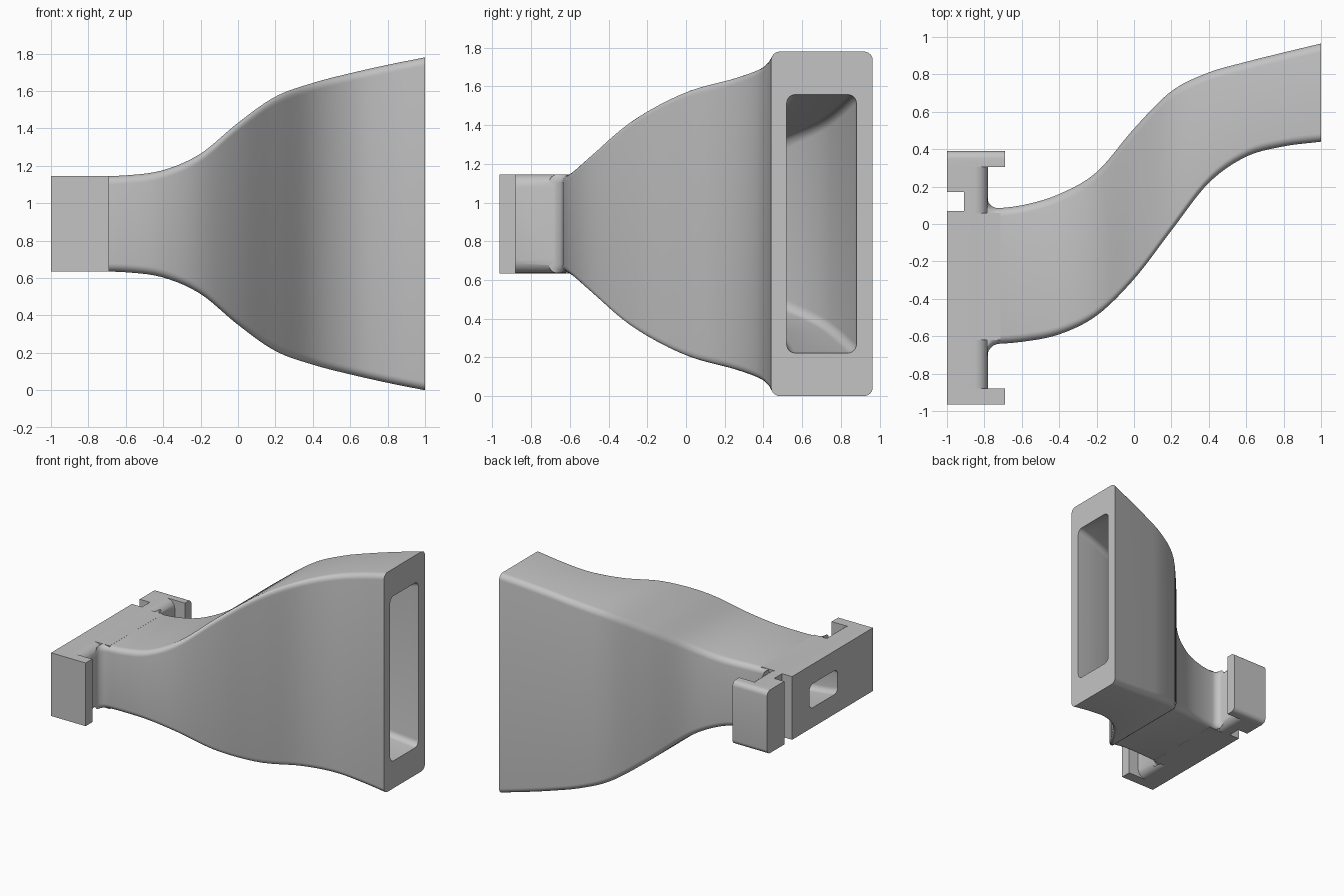
import bpy, bmesh, math
from mathutils import Vector

cube = bpy.data.objects.get("Cube")
if cube:
    bpy.data.objects.remove(cube, do_unlink=True)

MID = 0.89      # height of the centre line
HALF = 0.256    # half height of the mounting end

# Duct stations: x, front y, back y, half height
STATIONS = [
    (-0.80, -0.645, 0.078, 0.255), (-0.60, -0.63, 0.10, 0.259),
    (-0.40, -0.59, 0.16, 0.287), (-0.20, -0.49, 0.277, 0.375),
    (0.0, -0.295, 0.51, 0.54), (0.20, -0.035, 0.71, 0.68),
    (0.40, 0.22, 0.81, 0.753), (0.60, 0.36, 0.867, 0.805),
    (0.80, 0.415, 0.917, 0.85), (1.0, 0.44, 0.965, 0.89)]


def slope(i):
    a = STATIONS[max(i - 1, 0)]
    b = STATIONS[min(i + 1, len(STATIONS) - 1)]
    return [(q - p) / (b[0] - a[0]) for p, q in zip(a, b)]


def station(x):
    """Smoothly interpolated front y, back y and half height."""
    x = min(max(x, STATIONS[0][0]), STATIONS[-1][0])
    i = 0
    while i < len(STATIONS) - 2 and x > STATIONS[i + 1][0]:
        i += 1
    a, b, ma, mb = STATIONS[i], STATIONS[i + 1], slope(i), slope(i + 1)
    w = b[0] - a[0]
    t = (x - a[0]) / w
    s = t * t * (3 - 2 * t)
    return [a[k] * (1 - s) + b[k] * s
            + w * t * (1 - t) * (ma[k] * (1 - t) - mb[k] * t) for k in (1, 2, 3)]


def rounded_rect(u0, u1, v0, v1, radii, steps=6):
    """Corner radii in order: low-low, high-low, high-high, low-high."""
    points = []
    corners = [(u0, v0, 1, 1), (u1, v0, -1, 1), (u1, v1, -1, -1), (u0, v1, 1, -1)]
    for k, ((u, v, su, sv), r) in enumerate(zip(corners, radii)):
        if r == 0:
            points.append((u, v))
            continue
        for j in range(steps + 1):
            a = math.pi * (1 + k / 2 + j / steps / 2)
            points.append((u + su * r + r * math.cos(a), v + sv * r + r * math.sin(a)))
    return points


def loft(name, rings):
    bm = bmesh.new()
    loops = [[bm.verts.new(p) for p in ring] for ring in rings]
    for a, b in zip(loops, loops[1:]):
        for i in range(len(a)):
            j = (i + 1) % len(a)
            bm.faces.new((a[i], a[j], b[j], b[i]))
    bm.faces.new(loops[0])
    bm.faces.new(loops[-1])
    bmesh.ops.recalc_face_normals(bm, faces=bm.faces)
    mesh = bpy.data.meshes.new(name)
    bm.to_mesh(mesh)
    bm.free()
    obj = bpy.data.objects.new(name, mesh)
    bpy.context.collection.objects.link(obj)
    return obj


def box(name, x0, x1, y0, y1, z0=MID - HALF, z1=MID + HALF, radii=(0, 0, 0, 0)):
    """Block along x, with optional rounded edges in its y-z profile."""
    profile = rounded_rect(y0, y1, z0, z1, radii)
    return loft(name, [[Vector((x, y, z)) for y, z in profile] for x in (x0, x1)])


def combine(target, other, operation):
    other.hide_render = True
    mod = target.modifiers.new(operation.title(), 'BOOLEAN')
    mod.operation, mod.solver, mod.object = operation, 'EXACT', other
    bpy.context.view_layer.objects.active = target
    bpy.ops.object.modifier_apply(modifier=mod.name)
    bpy.data.objects.remove(other, do_unlink=True)


# Curved duct, flared by a fillet where it meets the mounting bar
FLARE_END, FLARE = -0.72, 0.065
xs = [FLARE_END - FLARE * math.cos(math.pi / 2 * i / 6) for i in range(6)]
xs += [FLARE_END + (1 - FLARE_END) * i / 44 for i in range(45)]
rings = []
for x in xs:
    y0, y1, h = station(x)
    d = min(x - FLARE_END, 0)
    flare = FLARE - math.sqrt(max(FLARE ** 2 - d * d, 0))
    rings.append([(x, y, z) for y, z in rounded_rect(
        y0 - flare, y1 + flare, MID - h, MID + h, [0.045] * 4)])
duct = loft("duct", rings)

# Mounting bar with rounded inner edges, running across y
bar_profile = rounded_rect(-1, -0.78, MID - HALF, MID + HALF, (0, 0.07, 0.07, 0))
bar = loft("mounting_bar", [[(x, y, z) for x, z in bar_profile] for y in (-0.93, 0.35)])
combine(duct, bar, 'UNION')

# Neck and the two hooked clips
combine(duct, box("neck", -1, -0.715, -0.62, 0.06), 'UNION')
combine(duct, box("front_clip", -1, -0.69, -0.965, -0.88), 'UNION')
combine(duct, box("back_clip", -1, -0.69, 0.305, 0.39, radii=(0, 0.04, 0.04, 0)), 'UNION')

# Notch beside the back clip
combine(duct, box("notch_cutter", -1.1, -0.91, 0.07, 0.17, 0, 2), 'DIFFERENCE')

# Air passage widening from the small slot to the tall outlet
rings = []
for i in range(49):
    x = -1.02 + 2.04 * i / 48
    t = min(max((x + 1) / 2, 0), 1)
    y0, y1, h = station(x)
    centre = (y0 + y1) / 2 - 0.05 * (1 - t) ** 2
    half_y = (y1 - y0) / 2 * (0.5 + 0.19 * t)
    half_z = h * (0.36 + 0.393 * math.sqrt(t))
    rings.append([(x, y, z) for y, z in rounded_rect(
        centre - half_y, centre + half_y, MID - half_z, MID + half_z, [0.045] * 4)])
combine(duct, loft("passage_cutter", rings), 'DIFFERENCE')

# Single grey plastic, smooth with sharp edges kept
grey = bpy.data.materials.new("grey_plastic")
grey.use_nodes = True
colour = (0.55, 0.55, 0.55, 1)
grey.diffuse_color = colour
grey.node_tree.nodes["Principled BSDF"].inputs["Base Color"].default_value = colour
duct.data.materials.clear()
duct.data.materials.append(grey)
for face in duct.data.polygons:
    face.material_index = 0
bpy.ops.object.select_all(action='DESELECT')
duct.select_set(True)
bpy.context.view_layer.objects.active = duct
bpy.ops.object.shade_smooth_by_angle(angle=math.radians(32))
